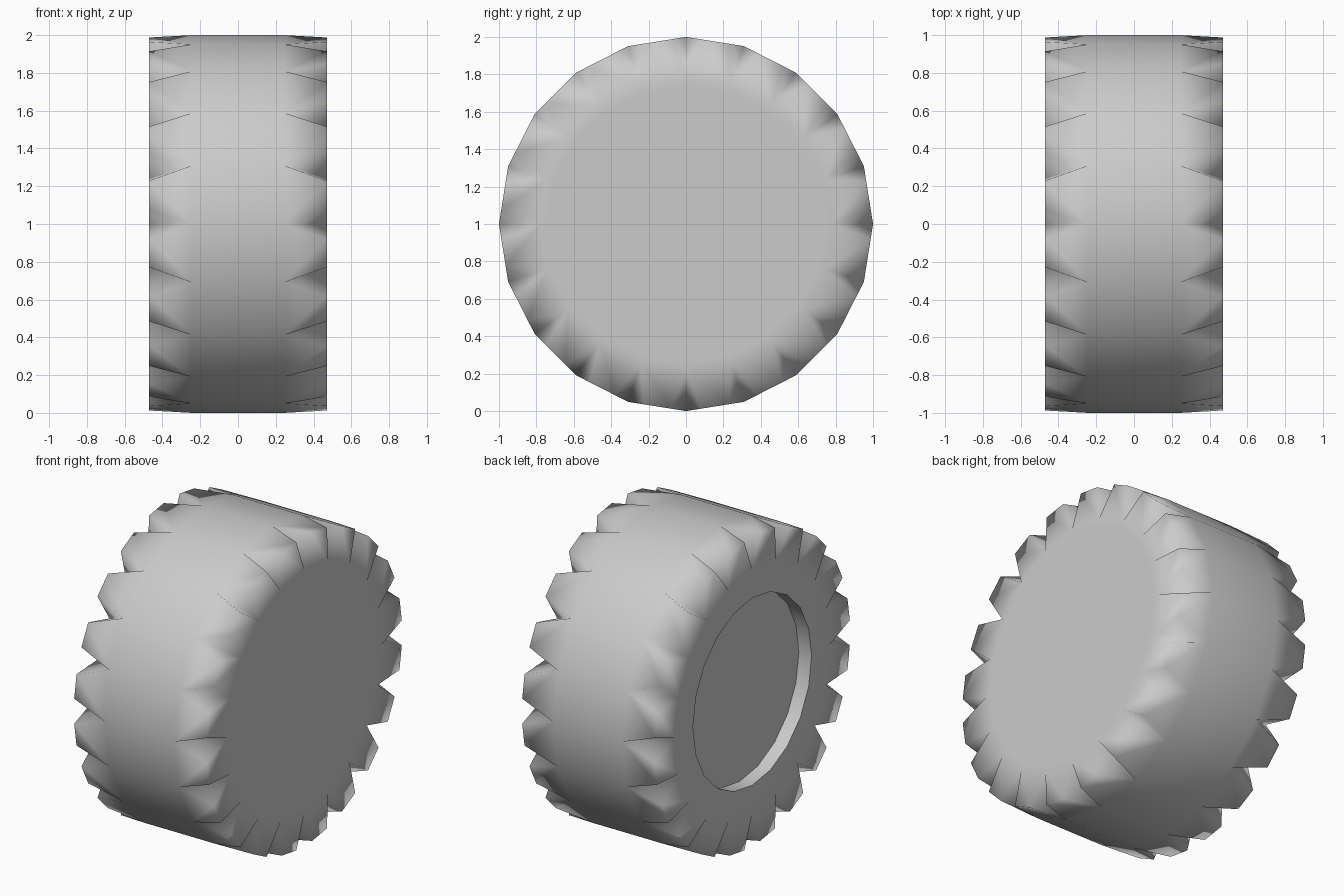
import bpy, bmesh
from math import sin, cos, pi

if "Cube" in bpy.data.objects:
    bpy.data.objects.remove(bpy.data.objects["Cube"])

N = 20            # tread lugs around the wheel
HALF = 0.47       # half width
SHOULDER = 0.245  # where each notch starts
FACE_R = 0.78     # radius of the flat side face / notch bottoms
CUT = 0.26        # share of each chord cut away at both lug ends
HUB_R, HUB_DEPTH = 0.6, 0.09

bm = bmesh.new()


def ring(x, r):
    return [bm.verts.new((x, r * sin(2 * pi * i / N), 1 + r * cos(2 * pi * i / N)))
            for i in range(N)]


def bridge(a, b):
    return [bm.faces.new((a[i], a[(i + 1) % N], b[(i + 1) % N], b[i])) for i in range(N)]


# Central tread band
mid = {s: ring(s * SHOULDER, 1.0) for s in (-1, 1)}
bridge(mid[-1], mid[1])

sharp_faces = []
for s in (-1, 1):
    face = ring(s * HALF, FACE_R)
    m = mid[s]
    # Corners of each lug end, lying on the chords of the tread polygon
    lo, hi = [], []
    for i in range(N):
        a, b = m[i].co, m[(i + 1) % N].co
        for t, lst in ((CUT, lo), (1 - CUT, hi)):
            p = a.lerp(b, t)
            p.x = s * HALF
            lst.append(bm.verts.new(p))
    for i in range(N):
        j = (i + 1) % N
        bm.faces.new((m[i], m[j], hi[i], lo[i]))          # lug top
        bm.faces.new((lo[i], hi[i], face[j], face[i]))    # lug end
        bm.faces.new((m[i], lo[i], face[i]))              # notch walls
        bm.faces.new((m[j], face[j], hi[i]))
    # Side faces, the left one with a recessed hub
    if s > 0:
        inner = ring(s * HALF, FACE_R - 0.04)
        bridge(face, inner)
        bm.faces.new(inner)
    else:
        rim = ring(s * HALF, HUB_R)
        floor = ring(s * (HALF - HUB_DEPTH), HUB_R)
        bridge(face, rim)
        sharp_faces = bridge(rim, floor)
        bm.faces.new(floor)
        sharp_edges = [bm.edges.get((r[i], r[(i + 1) % N])) for r in (rim, floor) for i in range(N)]

bmesh.ops.recalc_face_normals(bm, faces=bm.faces[:])
for f in bm.faces:
    f.smooth = True
for e in sharp_edges:
    e.smooth = False

mesh = bpy.data.meshes.new("wheel")
bm.to_mesh(mesh)
bm.free()
wheel = bpy.data.objects.new("wheel", mesh)
bpy.context.collection.objects.link(wheel)
